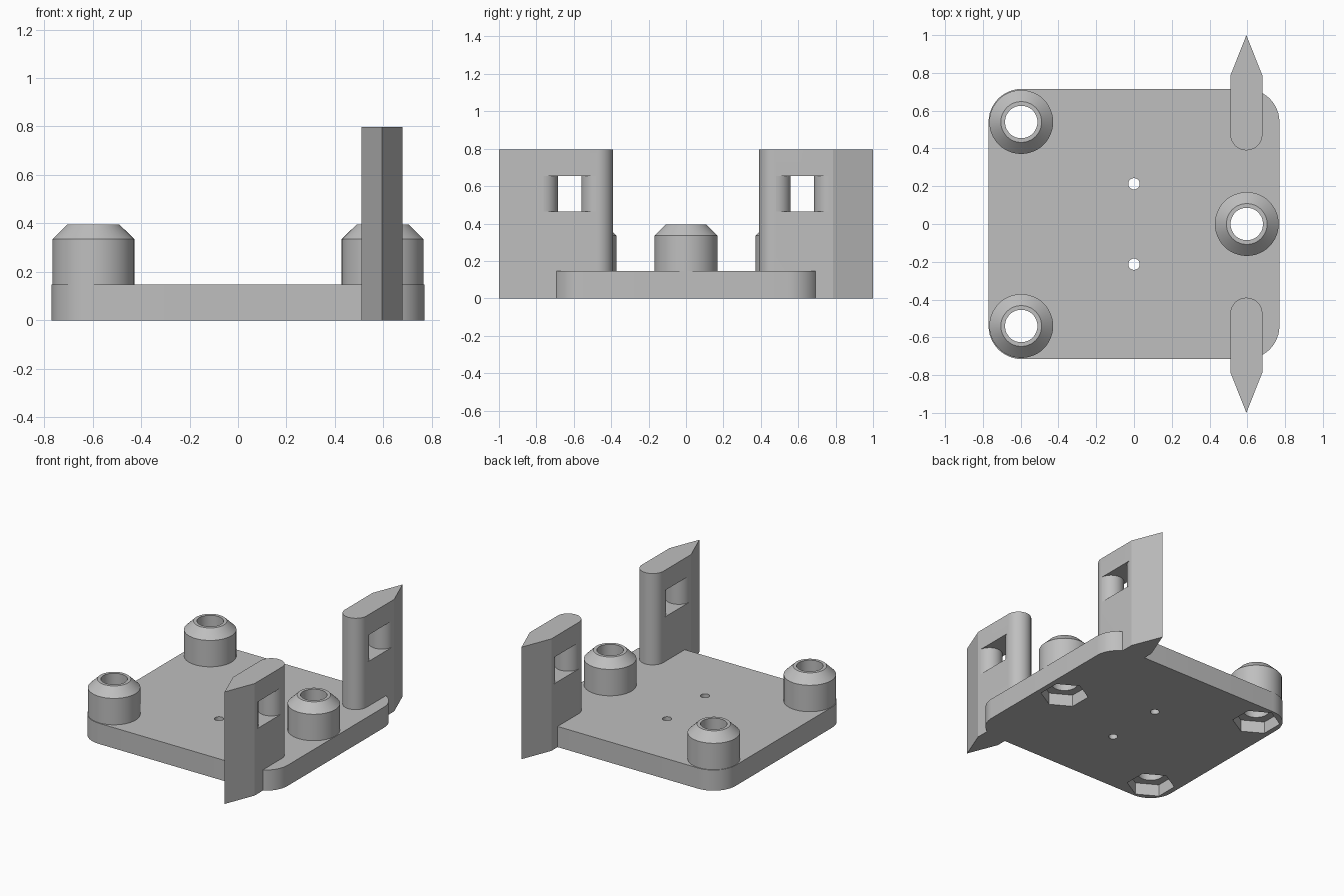
import bpy, bmesh, math

cube = bpy.data.objects.get("Cube")
if cube:
    bpy.data.objects.remove(cube, do_unlink=True)

grey = bpy.data.materials.new("plain_grey")
grey.use_nodes = True
colour = (0.52, 0.52, 0.52, 1)
grey.diffuse_color = colour
grey.node_tree.nodes["Principled BSDF"].inputs["Base Color"].default_value = colour

PLATE_X, PLATE_Y, PLATE_TOP, CORNER = 0.77, 0.715, 0.147, 0.175
POST_X, POST_Y, BORE = 0.597, 0.54, 0.086
BLADE_X, HALF, BLADE_TOP = 0.595, 0.085, 0.797
ROUND_Y, WEB_Y, TAPER_Y, TIP_Y = 0.475, 0.77, 0.785, 1.0


def arc(cx, cy, r, start, end, steps):
    angles = [math.radians(start + (end - start) * i / steps) for i in range(steps + 1)]
    return [(cx + r * math.cos(a), cy + r * math.sin(a)) for a in angles]


def circle(cx, cy, r, sides, turn=0):
    return arc(cx, cy, r, turn, turn + 360, sides)[:-1]


def finish(bm, name):
    bmesh.ops.recalc_face_normals(bm, faces=bm.faces)
    mesh = bpy.data.meshes.new(name)
    bm.to_mesh(mesh)
    bm.free()
    mesh.materials.append(grey)
    obj = bpy.data.objects.new(name, mesh)
    bpy.context.collection.objects.link(obj)
    return obj


def prism(name, outline, low, high):
    bm = bmesh.new()
    face = bm.faces.new([bm.verts.new((x, y, low)) for x, y in outline])
    out = bmesh.ops.extrude_face_region(bm, geom=[face])
    tops = [v for v in out["geom"] if isinstance(v, bmesh.types.BMVert)]
    bmesh.ops.translate(bm, verts=tops, vec=(0, 0, high - low))
    return finish(bm, name)


def lathe(name, profile, x, y, sides=48):
    bm = bmesh.new()
    rings = [[bm.verts.new((px, py, z)) for px, py in circle(x, y, r, sides)]
             for r, z in profile]
    for ring, following in zip(rings, rings[1:] + rings[:1]):
        for i in range(sides):
            j = (i + 1) % sides
            bm.faces.new((ring[i], ring[j], following[j], following[i]))
    return finish(bm, name)


def activate(obj):
    bpy.ops.object.select_all(action="DESELECT")
    obj.select_set(True)
    bpy.context.view_layer.objects.active = obj


def cut(obj, cutter):
    cutter.hide_render = True
    mod = obj.modifiers.new("cut", "BOOLEAN")
    mod.operation = "DIFFERENCE"
    mod.solver = "EXACT"
    mod.object = cutter
    activate(obj)
    bpy.ops.object.modifier_apply(modifier=mod.name)
    bpy.data.objects.remove(cutter, do_unlink=True)


def smooth(obj):
    activate(obj)
    bpy.ops.object.shade_smooth_by_angle(angle=math.radians(12))


# Base plate with rounded corners
outline = []
for sx, sy, start in ((1, 1, 0), (-1, 1, 90), (-1, -1, 180), (1, -1, 270)):
    outline += arc(sx * (PLATE_X - CORNER), sy * (PLATE_Y - CORNER), CORNER,
                   start, start + 90, 12)
plate = prism("base_plate", outline, 0, PLATE_TOP)

# Small holes through the plate
for y in (-0.213, 0.213):
    cut(plate, prism("small_hole", circle(0, y, 0.03, 32), -0.1, 0.3))

# Bored posts, each with a hexagonal nut pocket underneath
posts = {"back_right_post": (-POST_X, POST_Y),
         "front_right_post": (-POST_X, -POST_Y),
         "left_post": (POST_X, 0)}
for name, (x, y) in posts.items():
    cut(plate, prism("bore", circle(x, y, BORE, 48), -0.1, 0.3))
    cut(plate, prism("nut_pocket", circle(x, y, 0.157, 6, 90), -0.1, 0.085))
    smooth(lathe(name, [(BORE, PLATE_TOP), (0.169, PLATE_TOP), (0.169, 0.335),
                        (0.108, 0.395), (BORE, 0.395)], x, y))
smooth(plate)

# Upright blades: rounded inside end, pointed outside end
outline = arc(BLADE_X, ROUND_Y, HALF, 180, 360, 24)
outline += [(BLADE_X + HALF, TAPER_Y), (BLADE_X, TIP_Y), (BLADE_X - HALF, TAPER_Y)]
blades = prism("upright_blades", outline, 0, BLADE_TOP)

# Window through the blade, with rounded cheeks
outer = HALF + 0.03
near = arc(BLADE_X, ROUND_Y, HALF, 175, 5, 24)
far = arc(BLADE_X, WEB_Y, HALF, -5, -175, 24)
outline = ([(BLADE_X - outer, near[0][1])] + near
           + [(BLADE_X + outer, near[-1][1]), (BLADE_X + outer, far[0][1])]
           + far + [(BLADE_X - outer, far[-1][1])])
cut(blades, prism("window", outline, 0.465, 0.653))

# Mirror the blade to the front
mirror = blades.modifiers.new("mirror", "MIRROR")
mirror.use_axis = (False, True, False)
activate(blades)
bpy.ops.object.modifier_apply(modifier=mirror.name)
smooth(blades)
